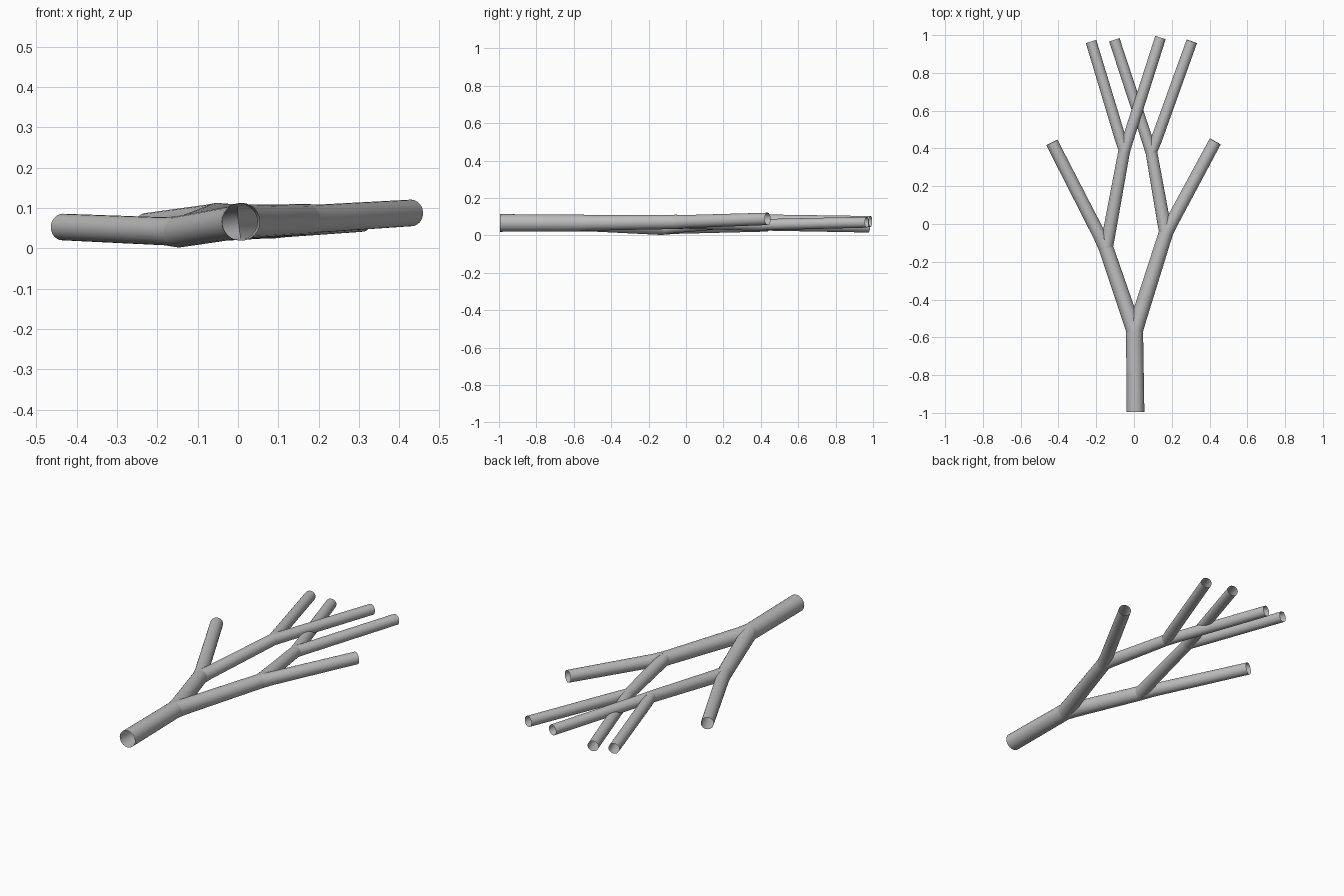
import bpy
import bmesh
import math
from mathutils import Vector

SIDES = 24
UP = Vector((0, 0, 1))

cube = bpy.data.objects.get("Cube")
if cube:
    bpy.data.objects.remove(cube, do_unlink=True)

grey = bpy.data.materials.new("plain grey")
grey.use_nodes = True
grey.diffuse_color = (0.5, 0.5, 0.5, 1)
grey.node_tree.nodes["Principled BSDF"].inputs["Base Color"].default_value = (0.5, 0.5, 0.5, 1)


def ring(bm, centre, direction, radius):
    """Circle of vertices square to the given direction."""
    side = direction.cross(UP).normalized()
    top = side.cross(direction).normalized()
    angles = [math.tau * i / SIDES for i in range(SIDES)]
    return [bm.verts.new(centre + radius * (math.cos(a) * side + math.sin(a) * top))
            for a in angles]


def tube(name, start, end, start_dir, radii, sibling_dir=None):
    """Open tapered pipe; the first ring matches the parent, and the
    wall facing the sibling branch is trimmed away at the fork."""
    start, end = Vector(start), Vector(end)
    way = (end - start).normalized()
    bm = bmesh.new()
    rings = [ring(bm, start, start_dir or way, radii[0])]
    for t in (0.12, 0.3, 0.5, 0.75, 1):
        radius = radii[1] + (radii[2] - radii[1]) * t
        rings.append(ring(bm, start.lerp(end, t), way, radius))
    for a, b in zip(rings, rings[1:]):
        for i in range(SIDES):
            j = (i + 1) % SIDES
            bm.faces.new((a[i], b[i], b[j], a[j]))
    if sibling_dir:
        bmesh.ops.bisect_plane(bm, geom=bm.verts[:] + bm.edges[:] + bm.faces[:],
                               plane_co=start, plane_no=way - sibling_dir,
                               clear_inner=True)
    mesh = bpy.data.meshes.new(name)
    bm.to_mesh(mesh)
    bm.free()
    mesh.materials.append(grey)
    mesh.shade_smooth()
    bpy.context.collection.objects.link(bpy.data.objects.new(name, mesh))
    return way


def fork(node, parent_dir, parent_radius, branches):
    """Two branches leaving one node; returns their directions."""
    node = Vector(node)
    ways = [(Vector(end) - node).normalized() for _, end, _, _ in branches]
    for i, (name, end, r0, r1) in enumerate(branches):
        tube(name, node, end, parent_dir, (parent_radius, r0, r1), ways[1 - i])
    return ways


# Fork points
trunk_top = (0.003, -0.57, 0.066)
left_node = (0.168, -0.05, 0.072)
right_node = (-0.147, -0.13, 0.041)
left_inner = (0.093, 0.375, 0.056)
right_inner = (-0.052, 0.385, 0.082)

# Trunk and main limbs
trunk_dir = tube("trunk", (0.008, -0.995, 0.066), trunk_top, None, (0.047, 0.047, 0.045))
left_dir, right_dir = fork(trunk_top, trunk_dir, 0.045, [
    ("left_limb", left_node, 0.042, 0.038),
    ("right_limb", right_node, 0.042, 0.039)])

# Outer branches and inner limbs
_, left_in_dir = fork(left_node, left_dir, 0.038, [
    ("left_outer_branch", (0.43, 0.437, 0.088), 0.035, 0.033),
    ("left_inner_limb", left_inner, 0.035, 0.031)])
_, right_in_dir = fork(right_node, right_dir, 0.039, [
    ("right_outer_branch", (-0.435, 0.432, 0.053), 0.035, 0.033),
    ("right_inner_limb", right_inner, 0.035, 0.031)])

# Twigs, the inner pair crossing over one another
fork(left_inner, left_in_dir, 0.031, [
    ("left_outer_twig", (0.306, 0.967, 0.07), 0.03, 0.029),
    ("left_crossing_twig", (-0.104, 0.975, 0.044), 0.03, 0.029)])
fork(right_inner, right_in_dir, 0.031, [
    ("right_outer_twig", (-0.227, 0.965, 0.059), 0.03, 0.029),
    ("right_crossing_twig", (0.14, 0.987, 0.074), 0.03, 0.029)])
